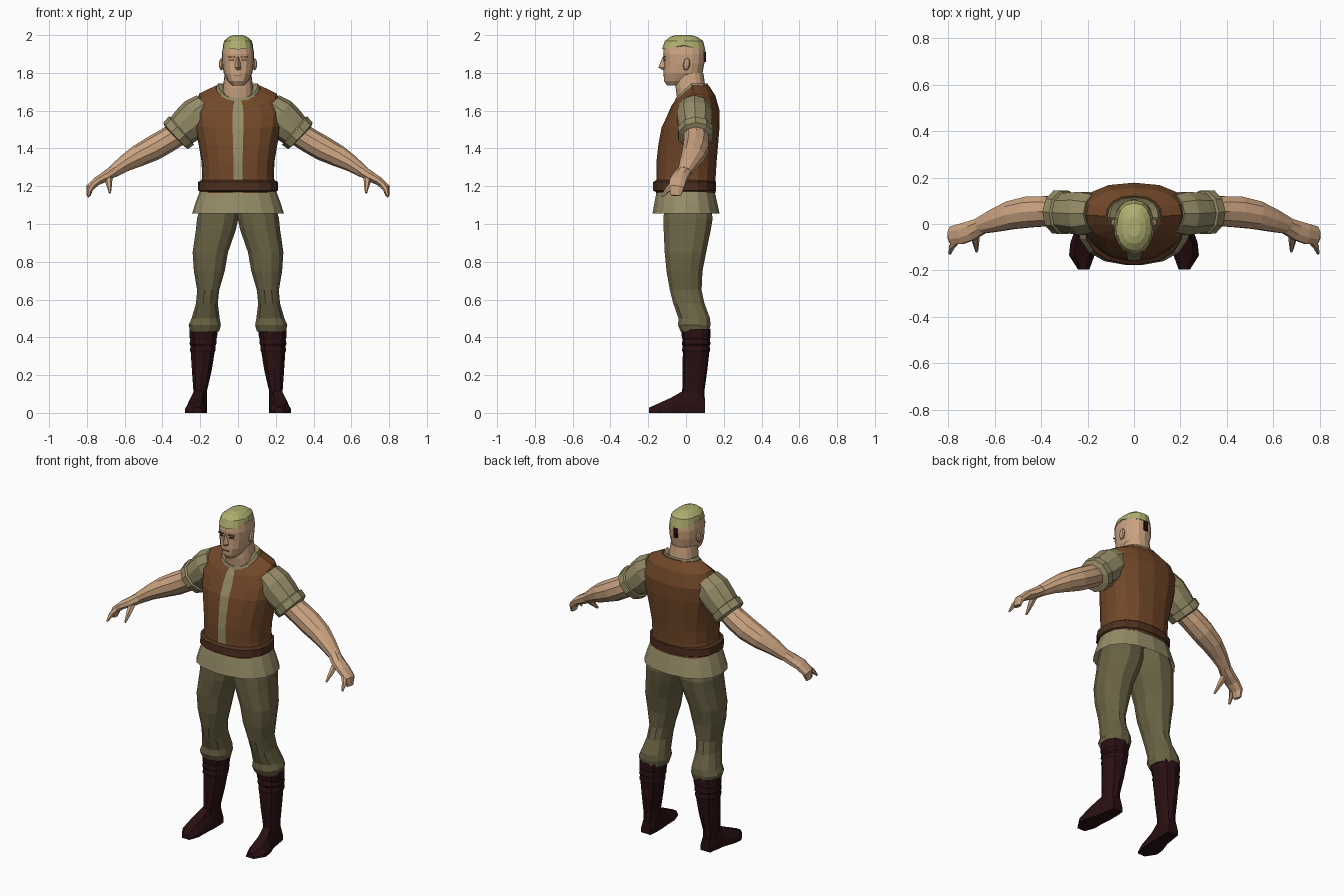
import bpy, bmesh, math
from mathutils import Vector


def material(name, r, g, b):
    m = bpy.data.materials.new(name)
    m.diffuse_color = (r, g, b, 1)
    return m


SKIN = material("skin", .60, .37, .22)
HAIR = material("hair_green", .42, .42, .16)
VEST = material("vest_brown", .165, .064, .022)
BELT = material("belt_brown", .075, .028, .013)
SHIRT = material("shirt_olive", .30, .26, .135)
TROUSER = material("trouser_olive", .145, .125, .058)
BOOT = material("boot_dark", .022, .005, .006)


def finish(name, bm, mats, mirror=False):
    bmesh.ops.recalc_face_normals(bm, faces=bm.faces)
    me = bpy.data.meshes.new(name)
    bm.to_mesh(me)
    bm.free()
    for m in mats:
        me.materials.append(m)
    ob = bpy.data.objects.new(name, me)
    bpy.context.collection.objects.link(ob)
    if mirror:
        ob.modifiers.new("mirror", 'MIRROR')
    return ob


def loft(name, rings, mats, mirror=False, start=True, end=True):
    """Skin a list of equal-length point rings."""
    bm = bmesh.new()
    rows = [[bm.verts.new(p) for p in r] for r in rings]
    n = len(rows[0])
    for a, b in zip(rows, rows[1:]):
        for i in range(n):
            j = (i + 1) % n
            bm.faces.new((a[i], a[j], b[j], b[i]))
    if start:
        bm.faces.new(rows[0][::-1])
    if end:
        bm.faces.new(rows[-1])
    return finish(name, bm, mats, mirror)


def even(n):
    return [360 * (i + .5) / n for i in range(n)]


# torso columns, with a narrow one at the front centre for the placket
TORSO = [-85, -62, -40, -18, 0, 20, 42, 66, 90, 114, 138, 160, 180, 198, 220, 242, 265]


def spow(v, p):
    return math.copysign(abs(v) ** p, v)


def ring(z, x0, x1, yf, yb, df=0, db=0, angles=TORSO, p=.85):
    """Level ring between side and front/back limits; df/db shift front/back height."""
    pts = []
    for a in angles:
        c, s = math.cos(math.radians(a)), math.sin(math.radians(a))
        c, s = spow(c, p), spow(s, p)
        pts.append(((x0 + x1) / 2 + c * (x1 - x0) / 2,
                    (yf + yb) / 2 + s * (yb - yf) / 2,
                    z + (df * -s if s < 0 else db * s)))
    return pts


def body(name, rows, mats, **kw):
    return loft(name, [ring(r[0], -r[1], r[1], *r[2:]) for r in rows], mats, **kw)


def limb(name, rows, mat, n=10):
    return loft(name, [ring(*r, angles=even(n)) for r in rows], [mat], True)


def tube(name, rows, mat, n=10):
    """Mirrored tube; each row is x, y, z, half depth, half height."""
    cs = [Vector(r[:3]) for r in rows]
    rings = []
    for i, r in enumerate(rows):
        t = (cs[min(i + 1, len(cs) - 1)] - cs[max(i - 1, 0)]).normalized()
        s = Vector((0, 1, 0))
        s = (s - t * s.dot(t)).normalized()
        u = t.cross(s)
        rings.append([cs[i] + s * r[3] * math.cos(math.radians(a))
                      + u * r[4] * math.sin(math.radians(a)) for a in even(n)])
    return loft(name, rings, [mat], True)


def plate(name, loc, size, mat, mirror=False, turn=0):
    bm = bmesh.new()
    bmesh.ops.create_cube(bm, size=1)
    bmesh.ops.scale(bm, vec=size, verts=bm.verts)
    ca, sa = math.cos(turn), math.sin(turn)
    for v in bm.verts:
        x, y, z = v.co
        v.co = (loc[0] + x * ca - y * sa, loc[1] + x * sa + y * ca, loc[2] + z)
    return finish(name, bm, [mat], mirror)


# vest with front placket
vest = body("vest", [
    (1.165, .203, -.160, .156), (1.25, .190, -.157, .157), (1.33, .193, -.157, .162),
    (1.42, .208, -.147, .170), (1.52, .230, -.130, .178, -.01, 0),
    (1.62, .236, -.102, .178, -.05, -.02), (1.69, .205, -.078, .155, -.065, -.01),
    (1.732, .120, -.055, .122, -.075, 0)], [VEST, SHIRT])
for f in vest.data.polygons:
    if abs(f.center.x) < .002 and f.center.y < 0 and len(f.vertices) == 4:
        f.material_index = 1

# shirt collar, belt and shirt tail
body("collar", [(1.725, .115, -.062, .118, -.085, 0), (1.745, .105, -.055, .115, -.078, 0),
                (1.73, .075, -.03, .09, -.07, 0)], [SHIRT])
body("belt", [(1.17, .198, -.16, .15), (1.178, .213, -.175, .16), (1.222, .211, -.174, .16),
              (1.235, .188, -.155, .15)], [BELT])
body("shirt_tail", [(1.055, .243, -.178, .178), (1.11, .226, -.168, .166),
                    (1.18, .200, -.155, .150)], [SHIRT], start=False)

# trousers and boots
limb("trouser_leg", [
    (1.12, -.01, .195, -.12, .13), (1.03, -.005, .220, -.122, .145),
    (.97, .008, .226, -.122, .135), (.85, .05, .243, -.116, .11),
    (.75, .068, .236, -.106, .09), (.65, .098, .218, -.088, .085),
    (.58, .105, .224, -.07, .10), (.50, .095, .248, -.042, .13),
    (.465, .088, .264, -.045, .132), (.43, .098, .255, -.03, .125)], TROUSER, 12)
limb("boot_shaft", [
    (.445, .102, .260, -.027, .130), (.40, .108, .260, -.022, .130),
    (.39, .112, .255, -.018, .126), (.365, .112, .260, -.022, .130),
    (.355, .117, .254, -.017, .125), (.33, .117, .258, -.021, .128),
    (.32, .121, .253, -.017, .123), (.22, .138, .246, -.018, .112),
    (.12, .162, .238, -.02, .098), (.04, .164, .240, -.02, .098)], BOOT)
SOLE = [(-1, 0), (1, 0), (1, .4), (.55, 1), (-.55, 1), (-1, .4)]
loft("boot_foot", [[(x + w * a, y, h * b) for a, b in SOLE] for y, x, w, h in [
    (.100, .200, .032, .08), (.05, .202, .038, .13), (-.01, .207, .042, .12),
    (-.08, .222, .052, .08), (-.135, .225, .055, .055), (-.195, .217, .025, .028)]],
    [BOOT], True)

# sleeves and rolled cuffs
tube("sleeve", [
    (.165, .045, 1.615, .085, .085), (.215, .045, 1.575, .098, .100),
    (.265, .048, 1.525, .092, .098), (.315, .05, 1.48, .085, .085)], SHIRT)
tube("cuff", [
    (.295, .05, 1.498, .085, .085), (.300, .05, 1.494, .098, .100),
    (.330, .052, 1.467, .097, .096), (.336, .052, 1.461, .07, .07)], SHIRT)

# forearms, hands and fingers
tube("arm", [
    (.30, .05, 1.49, .065, .065), (.38, .055, 1.44, .068, .066), (.45, .052, 1.40, .070, .066),
    (.53, .038, 1.36, .064, .058), (.60, .015, 1.32, .052, .044),
    (.665, -.008, 1.275, .037, .032)], SKIN)
tube("hand", [
    (.65, -.004, 1.285, .037, .033), (.70, -.028, 1.252, .045, .030),
    (.745, -.043, 1.228, .047, .024), (.785, -.050, 1.192, .042, .022),
    (.792, -.054, 1.150, .028, .012)], SKIN, 8)
tube("thumb", [
    (.685, -.035, 1.25, .02, .02), (.683, -.07, 1.215, .017, .017),
    (.678, -.118, 1.165, .006, .006)], SKIN, 6)
tube("index_finger", [
    (.765, -.07, 1.21, .017, .017), (.785, -.098, 1.18, .014, .014),
    (.793, -.128, 1.145, .006, .006)], SKIN, 6)

# neck and head
body("neck", [(1.64, .085, -.045, .105), (1.72, .080, -.055, .103),
              (1.80, .070, -.055, .092)], [SKIN])
body("head", [
    (1.732, .030, -.100, .00), (1.757, .055, -.117, .06), (1.80, .076, -.119, .088),
    (1.85, .084, -.116, .097), (1.90, .086, -.121, .100), (1.945, .078, -.116, .095),
    (1.972, .058, -.088, .07)], [SKIN])
body("hair", [
    (1.947, .080, -.128, .104, -.022, -.03), (1.970, .073, -.112, .09),
    (1.990, .050, -.085, .06), (2.0, .026, -.055, .03)], [HAIR])
plate("hair_tuft", (0, .101, 1.885), (.024, .009, .055), BOOT)

# face
loft("nose", [[(-w, -.112, z), (0, y, z), (w, -.112, z)] for z, w, y in [
    (1.885, .010, -.124), (1.828, .019, -.147), (1.815, .016, -.124)]], [SKIN])
plate("eye", (.034, -.1135, 1.868), (.024, .006, .007), BELT, True, .2)
plate("brow", (.035, -.116, 1.884), (.036, .007, .005), VEST, True, .2)
plate("mouth", (0, -.118, 1.785), (.042, .006, .004), VEST)

# ears
bm = bmesh.new()
bmesh.ops.create_uvsphere(bm, u_segments=8, v_segments=5, radius=1)
for v in bm.verts:
    v.co = (.088 + v.co.x * .013, .003 + v.co.y * .019 + v.co.z * .004, 1.846 + v.co.z * .033)
finish("ear", bm, [SKIN], True)
